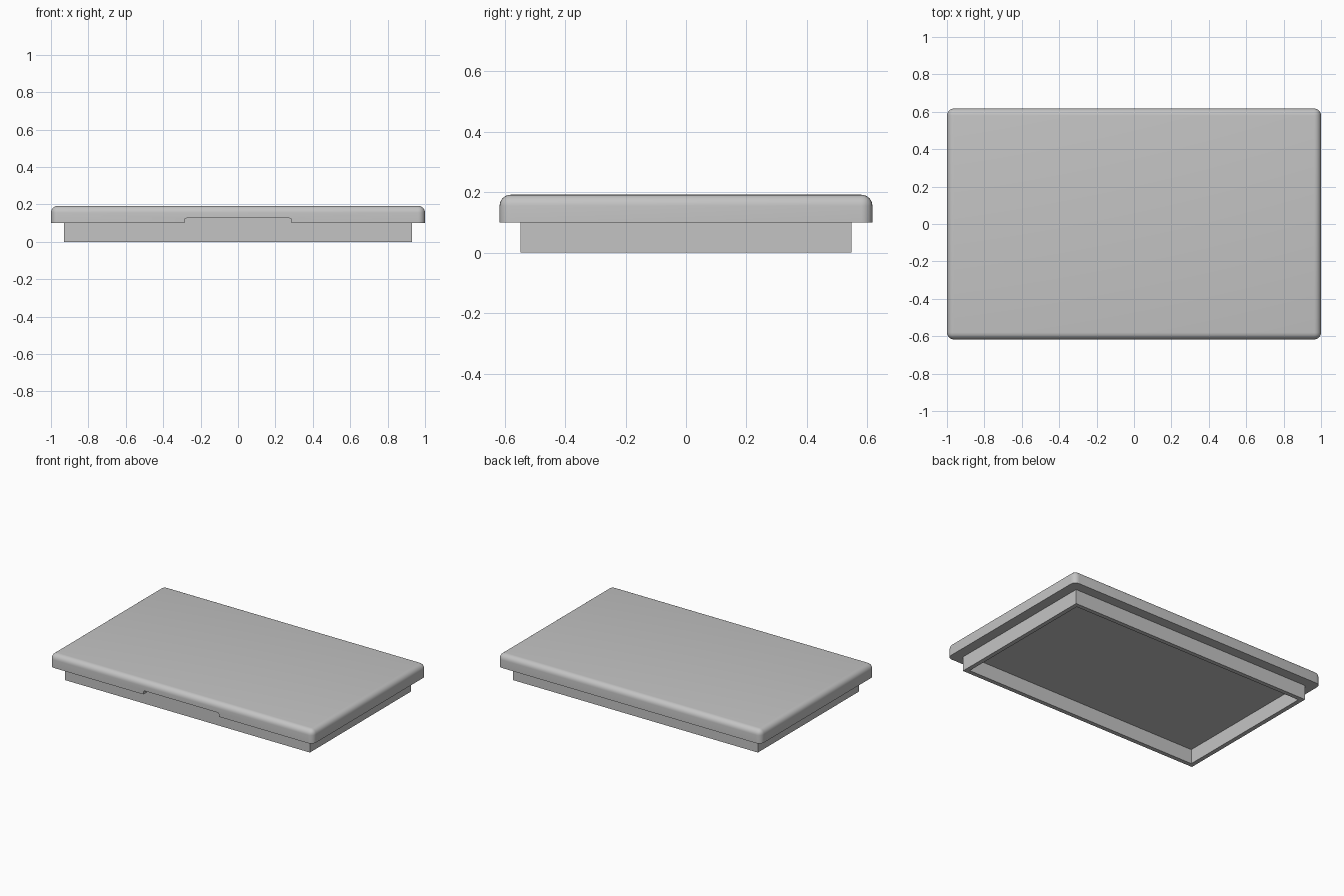
import bpy
import bmesh
import math

cube = bpy.data.objects.get("Cube")
if cube:
    bpy.data.objects.remove(cube, do_unlink=True)

grey = bpy.data.materials.new("light_grey")
grey.use_nodes = True
grey.diffuse_color = (0.55, 0.55, 0.55, 1)
grey.node_tree.nodes["Principled BSDF"].inputs["Base Color"].default_value = (0.55, 0.55, 0.55, 1)

LID_BOTTOM, LID_TOP = 0.1, 0.192


def box(name, half_x, y0, y1, z0, z1):
    """Box centred on x, returned with its own mesh and material."""
    bm = bmesh.new()
    bmesh.ops.create_cube(bm, size=1)
    for v in bm.verts:
        v.co.x *= 2 * half_x
        v.co.y = y1 if v.co.y > 0 else y0
        v.co.z = z1 if v.co.z > 0 else z0
    mesh = bpy.data.meshes.new(name)
    bm.to_mesh(mesh)
    bm.free()
    mesh.materials.append(grey)
    obj = bpy.data.objects.new(name, mesh)
    bpy.context.collection.objects.link(obj)
    return obj


def round_edges(obj, radius, segments, wanted):
    """Bevel the edges that satisfy the wanted rule."""
    bm = bmesh.new()
    bm.from_mesh(obj.data)
    edges = [e for e in bm.edges if wanted(e)]
    bmesh.ops.bevel(bm, geom=edges, offset=radius, segments=segments,
                    profile=0.5, affect='EDGES')
    bm.to_mesh(obj.data)
    bm.free()


def cut(obj, cutter):
    mod = obj.modifiers.new("cut", 'BOOLEAN')
    mod.operation = 'DIFFERENCE'
    mod.solver = 'EXACT'
    mod.object = cutter
    cutter.hide_render = True
    bpy.context.view_layer.objects.active = obj
    bpy.ops.object.modifier_apply(modifier=mod.name)
    bpy.data.objects.remove(cutter, do_unlink=True)


# Lid: slab with rounded top and corners, flat underside
lid = box("lid", 1.0, -0.617, 0.617, LID_BOTTOM, LID_TOP)
round_edges(lid, 0.037, 6,
            lambda e: max(v.co.z for v in e.verts) > LID_BOTTOM + 0.01)

# Finger notch under the front edge, with rounded upper corners
notch = box("notch_cutter", 0.287, -0.7, -0.55, LID_BOTTOM - 0.03, 0.126)
round_edges(notch, 0.012, 4,
            lambda e: all(v.co.z > LID_BOTTOM and abs(v.co.x) > 0.2 for v in e.verts)
            and e.verts[0].co.x * e.verts[1].co.x > 0)
cut(lid, notch)

# Rim: open rectangular frame below the lid
rim = box("rim", 0.93, -0.548, 0.548, 0, LID_BOTTOM)
cut(rim, box("rim_cutter", 0.9, -0.518, 0.518, -0.1, LID_BOTTOM + 0.1))

# Smooth the rounded lid, keep sharp edges
bpy.ops.object.select_all(action='DESELECT')
lid.select_set(True)
bpy.context.view_layer.objects.active = lid
bpy.ops.object.shade_smooth_by_angle(angle=math.radians(30))
